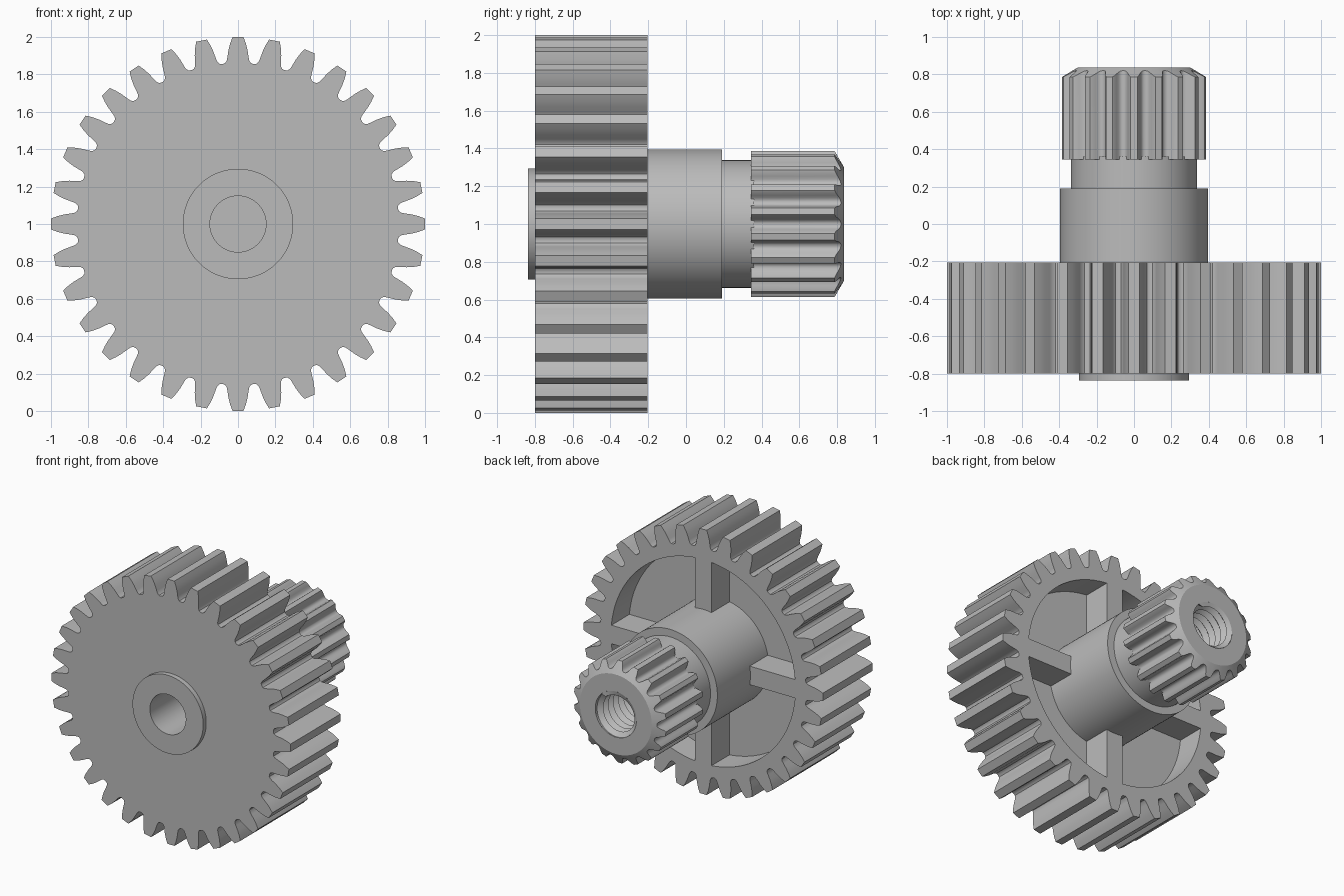
import bpy, bmesh, math
from math import pi, sin, cos

if "Cube" in bpy.data.objects:
    bpy.data.objects.remove(bpy.data.objects["Cube"])

grey = bpy.data.materials.new("plain grey")
grey.use_nodes = True
colour = (0.5, 0.5, 0.5, 1)
grey.diffuse_color = colour
grey.node_tree.nodes["Principled BSDF"].inputs["Base Color"].default_value = colour


def finish(bm, name, recalc=True):
    bmesh.ops.remove_doubles(bm, verts=bm.verts, dist=0.00005)
    if recalc:
        bmesh.ops.recalc_face_normals(bm, faces=bm.faces)
    mesh = bpy.data.meshes.new(name)
    bm.to_mesh(mesh)
    bm.free()
    mesh.materials.append(grey)
    obj = bpy.data.objects.new(name, mesh)
    bpy.context.collection.objects.link(obj)
    bpy.ops.object.select_all(action='DESELECT')
    obj.select_set(True)
    bpy.context.view_layer.objects.active = obj
    bpy.ops.object.shade_smooth_by_angle(angle=math.radians(28))
    return obj


def point(r, a, y):
    # Angle zero points straight up around the shaft axis
    return (r * sin(a), y, 1 + r * cos(a))


def tooth_outline(teeth, flank):
    # flank: (radius, half angle) pairs from the tip down to the valley
    step = 2 * pi / teeth
    one = [(r, -h) for r, h in reversed(flank)] + [(r, h) for r, h in flank]
    return [(r, a + i * step) for i in range(teeth) for r, a in one]


def circle_outline(count):
    return [(1, 2 * pi * i / count) for i in range(count)]


def ring_body(name, outline, stations):
    # Each station is (radius, y); a radius of None follows the outline,
    # and y may be a function of the outline radius
    bm = bmesh.new()
    rings = []
    for radius, y in stations:
        ring = []
        for r, a in outline:
            depth = y(r) if callable(y) else y
            ring.append(bm.verts.new(point(r if radius is None else radius, a, depth)))
        rings.append(ring)
    n = len(outline)
    for low, high in zip(rings, rings[1:]):
        for i in range(n):
            j = (i + 1) % n
            bm.faces.new((low[i], low[j], high[j], high[i]))
    return finish(bm, name)


BACK, FLOOR = -0.205, -0.42

# Large toothed wheel with front boss, blind bore and rear pocket
wheel_flank = [(1.0, 0.029), (0.965, 0.044), (0.93, 0.055), (0.895, 0.063),
               (0.875, 0.069), (0.863, 0.08), (0.86, 0.092)]
ring_body("gear_wheel", tooth_outline(32, wheel_flank), [
    (0, 0.1), (0.15, 0.1), (0.15, -0.837), (0.295, -0.837), (0.295, -0.8),
    (None, -0.8), (None, BACK), (0.77, BACK), (0.77, FLOOR), (0.38, FLOOR)])

# Stepped hub behind the wheel
ring_body("hub", circle_outline(96), [
    (0.395, FLOOR), (0.395, 0.19), (0.338, 0.19), (0.338, 0.36)])

# Four ribs joining hub and rim
for k, side in enumerate(("top", "left", "bottom", "right")):
    bm = bmesh.new()
    bmesh.ops.create_cube(bm, size=1)
    for v in bm.verts:
        x, y, z = v.co
        x, z = x * 0.14, 0.575 + z * 0.39
        y = (FLOOR + BACK) / 2 + y * (BACK - FLOOR)
        a = k * pi / 2
        v.co = (x * cos(a) + z * sin(a), y, 1 + z * cos(a) - x * sin(a))
    finish(bm, side + "_rib")

# Small pinion, its teeth cut back by a conical chamfer
END, HOLE = 0.837, 0.172
pinion_flank = [(0.387, 0.045), (0.375, 0.068), (0.358, 0.088), (0.343, 0.108),
                (0.334, 0.13), (0.33, 0.155)]
ring_body("pinion", tooth_outline(18, pinion_flank), [
    (0.3, 0.345), (None, 0.345),
    (None, lambda r: END - 0.58 * (r - 0.3)),
    (0.3, END), (HOLE, END)])

# Helical thread inside the pinion hole
bm = bmesh.new()
START, PITCH, SEG = 0.2, 0.06, 48
turns = int((END - START) / PITCH) + 2


def rail(i, half):
    y = START - PITCH + PITCH * (i / SEG + half / 2)
    r = HOLE if half % 2 == 0 else 0.14
    if not START < y < END:
        y, r = min(max(y, START), END), HOLE
    return bm.verts.new(point(r, 2 * pi * i / SEG, y))


for i in range(turns * SEG):
    for half in (0, 1):
        bm.faces.new((rail(i, half), rail(i + 1, half),
                      rail(i + 1, half + 1), rail(i, half + 1)))
bmesh.ops.dissolve_degenerate(bm, dist=0.00005, edges=bm.edges)
finish(bm, "screw_thread")

# Closed bottom of the threaded hole
ring_body("hole_bottom", circle_outline(48), [(0, START), (HOLE, START)])
